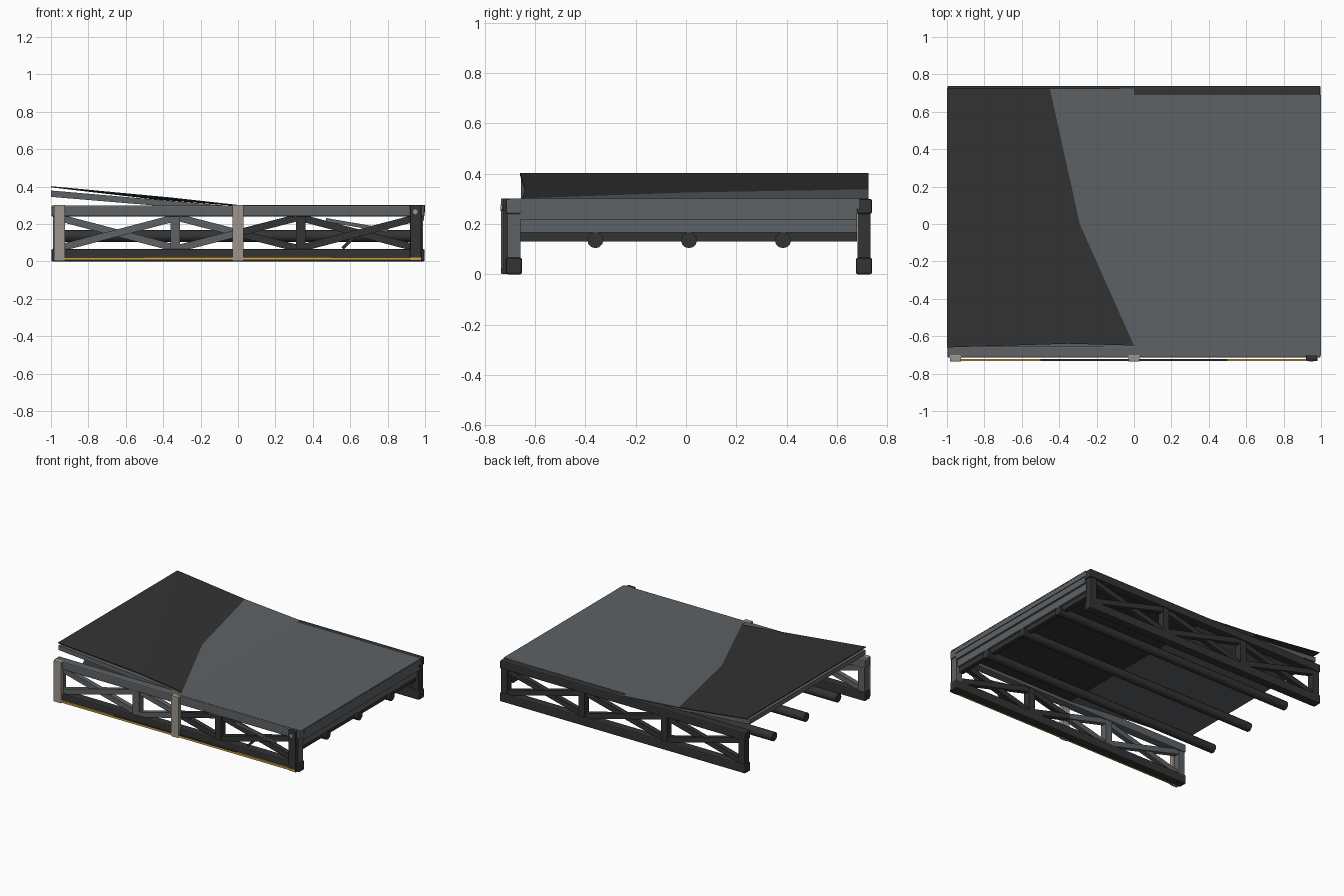
import bpy, bmesh, math
from mathutils import Vector

if "Cube" in bpy.data.objects:
    bpy.data.objects.remove(bpy.data.objects["Cube"])


def material(name, rgb):
    m = bpy.data.materials.new(name)
    m.diffuse_color = (*rgb, 1)
    m.use_nodes = True
    m.node_tree.nodes["Principled BSDF"].inputs["Base Color"].default_value = m.diffuse_color
    return m


GREY = material("steel grey", (0.112, 0.122, 0.130))
DARK = material("charcoal", (0.033, 0.033, 0.033))
TAUPE = material("taupe", (0.34, 0.30, 0.26))
YELLOW = material("amber", (0.62, 0.36, 0.05))


def finish(name, bm, mats, bevel=0):
    bmesh.ops.recalc_face_normals(bm, faces=bm.faces)
    me = bpy.data.meshes.new(name)
    bm.to_mesh(me)
    bm.free()
    for m in mats:
        me.materials.append(m)
    ob = bpy.data.objects.new(name, me)
    bpy.context.collection.objects.link(ob)
    if bevel:
        b = ob.modifiers.new("bevel", "BEVEL")
        b.width, b.segments = bevel, 2
    return ob


def box(name, x, y, z, mat, bevel=0):
    bm = bmesh.new()
    bmesh.ops.create_cube(bm, size=1)
    for v in bm.verts:
        v.co = [(a + b) / 2 + c * (b - a) for (a, b), c in zip((x, y, z), v.co)]
    return finish(name, bm, [mat], bevel)


def solid(name, faces, offset, mat):
    """Extrude a patch of polygons along an offset."""
    bm = bmesh.new()
    fs = [bm.faces.new([bm.verts.new(p) for p in f]) for f in faces]
    bmesh.ops.remove_doubles(bm, verts=bm.verts, dist=1e-5)
    bmesh.ops.recalc_face_normals(bm, faces=bm.faces)
    ext = bmesh.ops.extrude_face_region(bm, geom=bm.faces[:], use_keep_orig=True)["geom"]
    bmesh.ops.translate(bm, vec=offset,
                        verts=[g for g in ext if isinstance(g, bmesh.types.BMVert)])
    return finish(name, bm, [mat])


def bar(name, a, b, y, depth, width, mat):
    """Flat bar between two (x, z) points."""
    a, b = Vector(a), Vector(b)
    n = (b - a).orthogonal().normalized() * width / 2
    pts = [(p.x, y - depth / 2, p.y) for p in (a + n, b + n, b - n, a - n)]
    return solid(name, [pts], (0, depth, 0), mat)


# Side trusses: two chords, four uprights, three crossed panels
def truss(side, yc, top_mat, left_mat, right_mat, end_mat):
    h = 0.032
    box(side + "_top_chord", (-0.998, 0.998), (yc - h, yc + h), (0.24, 0.3), top_mat, 0.008)
    box(side + "_bottom_chord", (-0.998, 0.998), (yc - h, yc + h), (0, 0.066), DARK, 0.008)
    for x, m in ((-0.965, left_mat), (-0.335, left_mat), (0.335, right_mat), (0.965, end_mat)):
        box(side + "_upright", (x - 0.025, x + 0.025), (yc - 0.026, yc + 0.026),
            (0.06, 0.245), m)
    for x0, x1 in ((-0.95, -0.34), (-0.31, 0.31), (0.34, 0.95)):
        for za, zb, off in ((0.072, 0.232, -0.005), (0.232, 0.072, 0.005)):
            xm, zm = (x0 + x1) / 2, (za + zb) / 2
            for p, q in (((x0, za), (xm, zm)), ((xm, zm), (x1, zb))):
                m = left_mat if p[0] + q[0] < 0 else right_mat
                bar(side + "_brace", p, q, yc + off, 0.036, 0.038, m)


truss("front", -0.683, GREY, GREY, DARK, GREY)
truss("back", 0.707, DARK, DARK, DARK, DARK)

# Front cover posts
for x, y, m in ((-0.955, -0.735, TAUPE), (0, -0.735, TAUPE), (0.95, -0.729, DARK)):
    box("front_post", (x - 0.03, x + 0.03), (y, -0.70), (0.001, 0.302), m, 0.004)
bm = bmesh.new()
bmesh.ops.create_cone(bm, cap_ends=True, segments=12, radius1=0.013, radius2=0.013, depth=0.01)
bolt = finish("post_bolt", bm, [TAUPE])
bolt.rotation_euler.x = math.pi / 2
bolt.location = (0.948, -0.731, 0.265)

# Light strip along the front foot, lidded in the middle
box("light_strip", (-0.985, 0.978), (-0.733, -0.721), (0.008, 0.022), YELLOW)
box("light_strip_lid", (-0.5, 0.5), (-0.733, -0.721), (0.022, 0.0235), DARK)
box("light_strip_cap", (0.978, 0.982), (-0.733, -0.721), (0.008, 0.022), DARK)

# Deck slab, its left half lifting upward
bm = bmesh.new()
profile = [(1, 0.262), (1, 0.293), (0, 0.293), (-1, 0.379), (-1, 0.345), (0, 0.262)]
rows = [[bm.verts.new((x, y, z)) for x, z in profile] for y in (-0.655, 0.688)]
for i in range(6):
    j = (i + 1) % 6
    f = bm.faces.new((rows[0][i], rows[0][j], rows[1][j], rows[1][i]))
    f.material_index = 1 if i == 5 else 0      # dark underside on the flat half
for r in rows:
    bm.faces.new((r[0], r[1], r[2], r[5]))
    bm.faces.new((r[5], r[2], r[3], r[4]))
finish("deck_slab", bm, [GREY, DARK])

# Covering sheet: flat half, light half on the slope, dark flap peeling off
A, B, C = (0, -0.65, 0.302), (-0.29, 0, 0.325), (-0.45, 0.725, 0.338)
D, E, F = (-1, 0.725, 0.402), (-1, -0.66, 0.402), (-0.35, -0.64, 0.341)
DOWN = (0, 0, -0.006)
solid("flat_sheet", [[(0, -0.70, 0.302), (1, -0.70, 0.302), (1, 0.69, 0.302),
                      (0, 0.69, 0.302)]], (0, 0, -0.008), GREY)
solid("sloping_sheet", [[A, (0, 0.725, 0.302), B], [B, (0, 0.725, 0.302), C]], DOWN, GREY)
solid("peeling_flap", [[E, F, D], [F, C, D], [F, B, C], [F, A, B]], DOWN, DARK)

# End beams under the right edge
box("end_beam_upper", (0.945, 0.995), (-0.66, 0.68), (0.218, 0.262), GREY)
box("end_beam_lower", (0.935, 0.98), (-0.66, 0.68), (0.166, 0.218), GREY)
box("end_beam_foot", (0.93, 0.965), (-0.66, 0.68), (0.13, 0.166), DARK)

# Long round joists
for y in (-0.36, 0.012, 0.385):
    bm = bmesh.new()
    bmesh.ops.create_cone(bm, cap_ends=True, segments=12, radius1=0.032, radius2=0.032, depth=1.97)
    for f in bm.faces:
        f.smooth = len(f.verts) == 4
    joist = finish("joist", bm, [DARK])
    joist.rotation_euler.y = math.pi / 2
    joist.location = (-0.003, y, 0.136)

# Loose struts in the right front panel
bar("loose_strut_low", (0.56, 0.07), (0.62, 0.13), -0.685, 0.012, 0.016, DARK)
bar("loose_strut_high", (0.47, 0.222), (0.80, 0.165), -0.70, 0.012, 0.02, GREY)
